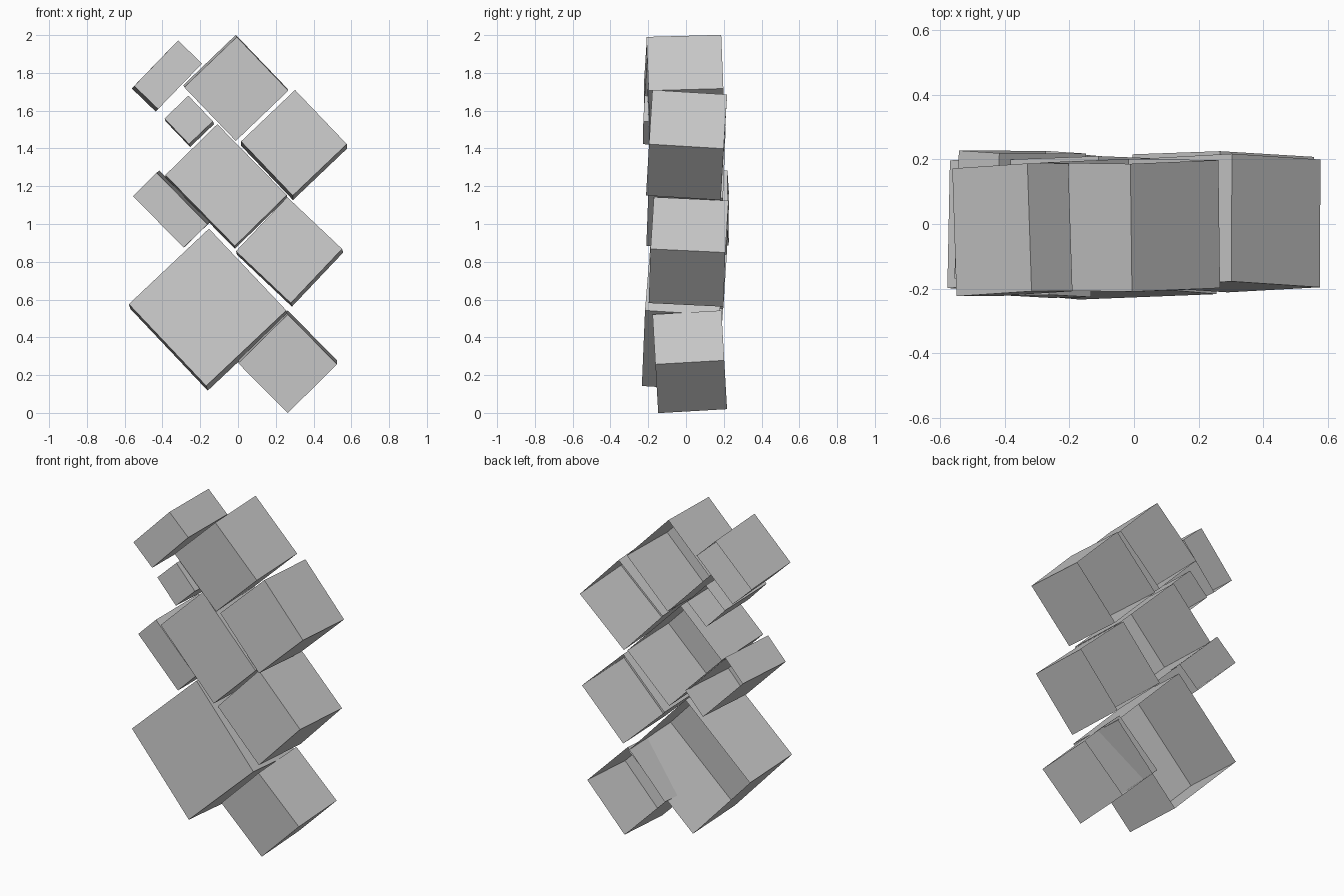
import bpy
import bmesh
import math
from mathutils import Matrix, Vector

# Remove the default cube
default_cube = bpy.data.objects.get("Cube")
if default_cube:
    bpy.data.objects.remove(default_cube, do_unlink=True)

# One flat grey for the whole stack
grey = bpy.data.materials.new("plain_grey")
grey.use_nodes = True
colour = (0.6, 0.6, 0.6, 1.0)
grey.diffuse_color = colour
shader = next(n for n in grey.node_tree.nodes if n.type == "BSDF_PRINCIPLED")
shader.inputs["Base Color"].default_value = colour


def add_block(name, face_centre, size, angle, lean, middle_y=0.0, depth=0.396):
    """Add a box standing on its edge, with an open back.

    face_centre: x and z of the middle of the front face
    size: lengths of the rising-right and rising-left edges
    angle: turn of the rising-right edge in degrees
    lean: x and z drift of the box from its front to its back
    """
    lean_x, lean_z = lean
    run = math.sqrt(depth ** 2 - lean_x ** 2 - lean_z ** 2)
    back_axis = Vector((lean_x, run, lean_z)).normalized()

    # Square the other two axes to the leaning depth axis
    turn = math.radians(angle)
    right_axis = Vector((math.cos(turn), 0, math.sin(turn)))
    right_axis -= back_axis * right_axis.dot(back_axis)
    right_axis.normalize()
    up_axis = right_axis.cross(back_axis)

    turned = Matrix((right_axis, back_axis, up_axis)).transposed().to_4x4()
    scale = Matrix.Diagonal((size[0], depth, size[1], 1))

    # Cube shell without its back face
    bm = bmesh.new()
    bmesh.ops.create_cube(bm, size=1)
    bm.normal_update()
    back = [face for face in bm.faces if face.normal.y > 0.5]
    bmesh.ops.delete(bm, geom=back, context="FACES")
    bm.transform(turned @ scale)

    mesh = bpy.data.meshes.new(name)
    bm.to_mesh(mesh)
    bm.free()
    mesh.materials.append(grey)
    block = bpy.data.objects.new(name, mesh)
    block.location = (face_centre[0] + lean_x / 2, middle_y,
                      face_centre[1] + lean_z / 2)
    bpy.context.collection.objects.link(block)


# Lower blocks
add_block("large_base_block", (-0.161, 0.559), (0.583, 0.597), 43.4,
          lean=(0.008, -0.025), middle_y=-0.01)
add_block("lower_left_block", (0.263, 0.26), (0.368, 0.372), 44.7,
          lean=(0.0, 0.021), middle_y=0.02, depth=0.365)

# Middle blocks
add_block("middle_left_block", (0.27, 0.862), (0.395, 0.4), 46.6,
          lean=(0.006, -0.019), middle_y=0.014)
add_block("centre_block", (-0.063, 1.206), (0.385, 0.526), 44.4,
          lean=(0.0, -0.015))
add_block("middle_right_slab", (-0.359, 1.073), (0.176, 0.383), 44.6,
          lean=(0.014, 0.012), middle_y=0.025)

# Upper blocks
add_block("upper_left_block", (0.296, 1.43), (0.395, 0.397), 43.7,
          lean=(0.001, -0.024), middle_y=0.003)
add_block("top_block", (-0.009, 1.715), (0.385, 0.394), 43.8,
          lean=(-0.005, 0.011), middle_y=-0.004)
add_block("top_right_slab", (-0.37, 1.79), (0.335, 0.176), 46,
          lean=(-0.013, -0.013), middle_y=-0.018)
add_block("small_right_block", (-0.261, 1.551), (0.175, 0.188), 43.8,
          lean=(0.006, -0.015), middle_y=-0.026)
